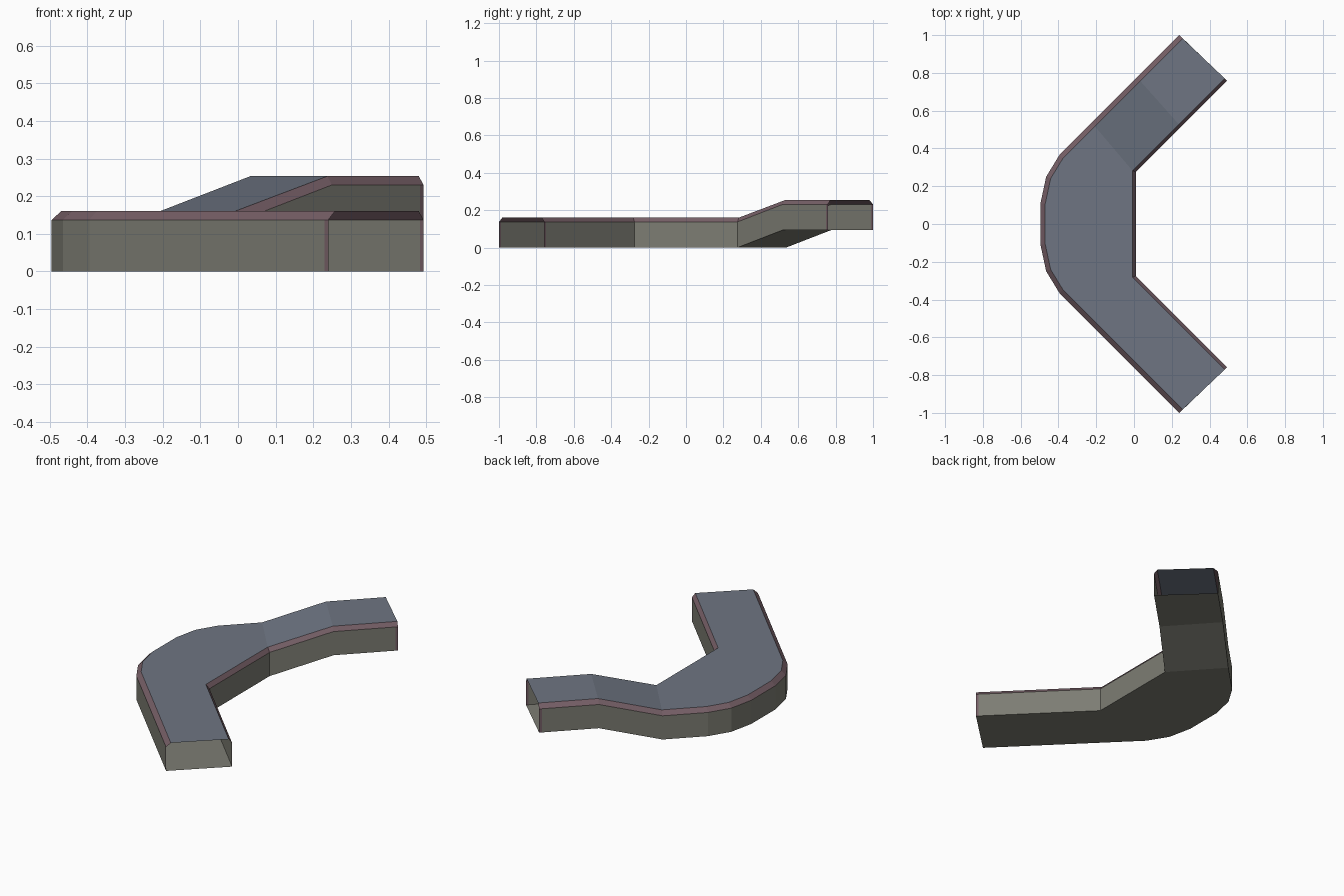
import bpy, bmesh
from mathutils import Vector

if "Cube" in bpy.data.objects:
    bpy.data.objects.remove(bpy.data.objects["Cube"])


def material(name, rgb):
    m = bpy.data.materials.new(name)
    m.diffuse_color = (*rgb, 1)
    m.use_nodes = True
    m.node_tree.nodes["Principled BSDF"].inputs["Base Color"].default_value = m.diffuse_color
    return m


DECK = material("slate blue deck", (0.156, 0.178, 0.223))
WALL = material("olive grey wall", (0.205, 0.205, 0.172))
TRIM = material("dusty mauve trim", (0.18, 0.114, 0.133))

SIDE_H, FULL_H, RISE = 0.137, 0.16, 0.093

# Half of the plan, bend to arm end: (outer xy, inner xy, share of the rise)
half = [
    ((-0.495, 0.11), (0.01, 0.11), 0),
    ((-0.465, 0.25), (0.01, 0.275), 0),
    ((-0.395, 0.365), (0.01, 0.275), 0),
    ((-0.225, 0.535), (0.01, 0.275), 0),
    ((0.015, 0.775), (0.25, 0.515), 1),
    ((0.23, 0.99), (0.483, 0.748), 1),
    ((0.24, 1.0), (0.493, 0.758), 1),
]
# The front half mirrors the plan but stays low
plan = [((o[0], -o[1]), (n[0], -n[1]), 0) for o, n, _ in reversed(half)] + half
outer = [Vector(s[0]) for s in plan]
inner = [Vector(s[1]) for s in plan]
rise = [s[2] * RISE for s in plan]


def inset(line, dist):
    """Mitred offset to the right of the travel direction."""
    out = []
    for p in line:
        i = line.index(p)
        j = len(line) - 1 - line[::-1].index(p)
        dirs = []
        if i > 0:
            dirs.append((p - line[i - 1]).normalized())
        if j < len(line) - 1:
            dirs.append((line[j + 1] - p).normalized())
        normals = [Vector((d.y, -d.x)) for d in dirs]
        m = sum(normals, Vector((0, 0))).normalized()
        out.append(p + m * (dist / m.dot(normals[0])))
    return out


def lift(line, z):
    return [Vector((p.x, p.y, z + r)) for p, r in zip(line, rise)]


def strip(name, a, b, mat, end_mat=None):
    """Ribbon of quads between two rails; end segments may be trimmed."""
    bm = bmesh.new()
    va = [bm.verts.new(p) for p in a]
    vb = [bm.verts.new(p) for p in b]
    last = len(a) - 2
    for i in range(last + 1):
        f = bm.faces.new((va[i], vb[i], vb[i + 1], va[i + 1]))
        f.material_index = 1 if end_mat and i in (0, last) else 0
    bmesh.ops.remove_doubles(bm, verts=bm.verts, dist=1e-5)
    me = bpy.data.meshes.new(name)
    bm.to_mesh(me)
    bm.free()
    me.materials.append(mat)
    if end_mat:
        me.materials.append(end_mat)
    bpy.context.collection.objects.link(bpy.data.objects.new(name, me))


# Rails around the open-ended tube
outer_low, outer_edge = lift(outer, 0), lift(outer, SIDE_H)
inner_low, inner_edge = lift(inner, 0), lift(inner, SIDE_H)
outer_top = lift(inset(outer, 0.025), FULL_H)
inner_top = lift(inset(inner, -0.018), FULL_H)

strip("outer_wall", outer_low, outer_edge, WALL, TRIM)
strip("outer_bevel_trim", outer_edge, outer_top, TRIM)
strip("walkway_deck", outer_top, inner_top, DECK)
strip("inner_bevel_trim", inner_top, inner_edge, TRIM)
strip("inner_wall", inner_edge, inner_low, WALL, TRIM)
strip("underside", inner_low, outer_low, WALL)
